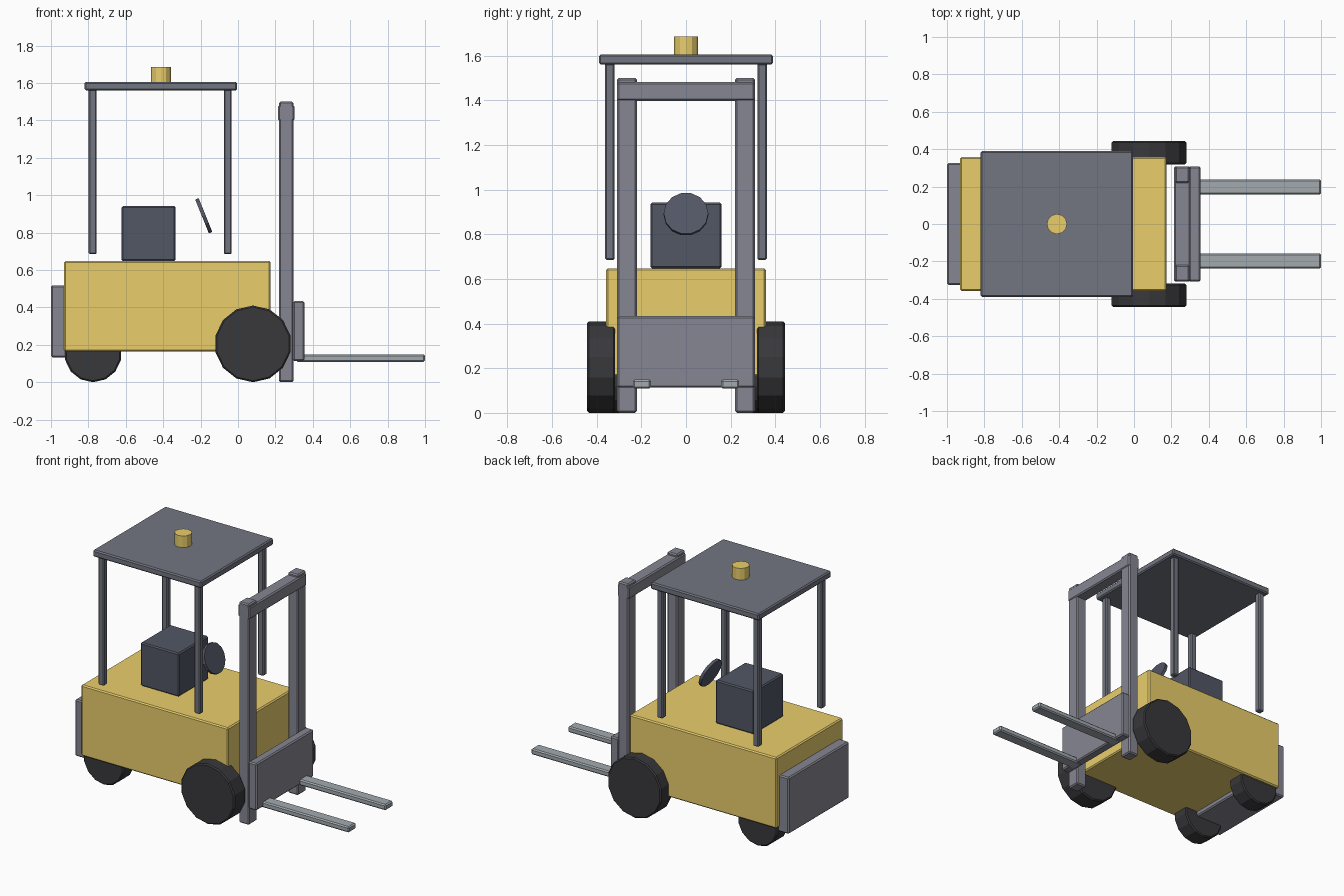
import bpy
from math import radians

if "Cube" in bpy.data.objects:
    bpy.data.objects.remove(bpy.data.objects["Cube"])


def paint(name, rgb):
    m = bpy.data.materials.new(name)
    m.diffuse_color = (*rgb, 1)
    m.use_nodes = True
    m.node_tree.nodes["Principled BSDF"].inputs["Base Color"].default_value = m.diffuse_color
    return m


YELLOW = paint("yellow", (0.82, 0.62, 0.15))
RUBBER = paint("rubber", (0.04, 0.04, 0.045))
DARK = paint("dark_trim", (0.085, 0.095, 0.13))
STEEL = paint("steel", (0.24, 0.24, 0.29))
FRAME = paint("frame", (0.17, 0.18, 0.22))
FORK = paint("fork_metal", (0.36, 0.40, 0.43))


def finish(name, mat, bevel):
    ob = bpy.context.object
    ob.name = name
    ob.data.materials.append(mat)
    if bevel:
        mod = ob.modifiers.new("bevel", "BEVEL")
        mod.width = bevel
        mod.segments = 1
    return ob


def box(name, x, y, z, mat, bevel=0.008):
    """Box from (min, max) ranges on each axis."""
    bpy.ops.mesh.primitive_cube_add(size=1, location=[sum(r) / 2 for r in (x, y, z)])
    bpy.context.object.scale = [r[1] - r[0] for r in (x, y, z)]
    bpy.ops.object.transform_apply(location=False, rotation=False, scale=True)
    return finish(name, mat, bevel)


def disc(name, loc, radius, depth, mat, rot=(0, 0, 0), sides=14, bevel=0.0):
    bpy.ops.mesh.primitive_cylinder_add(vertices=sides, radius=radius, depth=depth,
                                        location=loc, rotation=rot)
    return finish(name, mat, bevel)


# Body and counterweight
box("body", (-0.93, 0.175), (-0.358, 0.358), (0.165, 0.647), YELLOW)
box("counterweight", (-1.0, -0.72), (-0.325, 0.325), (0.133, 0.517), STEEL)

# Seat and steering wheel
box("seat", (-0.622, -0.333), (-0.16, 0.16), (0.647, 0.942), DARK)
disc("steering_wheel", (-0.183, 0, 0.89), 0.1, 0.02, DARK, (0, radians(68), 0))

# Roof and beacon
box("roof", (-0.82, -0.005), (-0.39, 0.39), (1.56, 1.606), FRAME)
disc("beacon", (-0.412, 0, 1.645), 0.054, 0.08, YELLOW, sides=12)

# Parts repeated on both sides
for side, s in (("right", -1), ("left", 1)):
    def span(a, b):
        return tuple(sorted((a * s, b * s)))
    for end, x in (("rear", -0.777), ("front", -0.055)):
        box(f"{end}_{side}_roof_post", (x - 0.021, x + 0.021), span(0.32, 0.362),
            (0.685, 1.565), FRAME, 0.006)
    disc(f"front_{side}_wheel", (0.08, 0.38 * s, 0.205), 0.205, 0.125, RUBBER,
         (radians(90), 0, 0), bevel=0.008)
    disc(f"rear_{side}_wheel", (-0.775, 0.28 * s, 0.153), 0.153, 0.12, RUBBER,
         (radians(90), 0, 0), bevel=0.008)
    box(f"{side}_mast_rail", (0.22, 0.297), span(0.22, 0.308), (0, 1.5), STEEL)
    box(f"{side}_fork", (0.31, 1.0), span(0.157, 0.238), (0.109, 0.149), FORK)

# Mast cross beam and fork carriage
box("mast_cross_beam", (0.214, 0.302), (-0.308, 0.308), (1.398, 1.482), STEEL)
box("fork_carriage", (0.293, 0.355), (-0.308, 0.308), (0.113, 0.433), STEEL)
